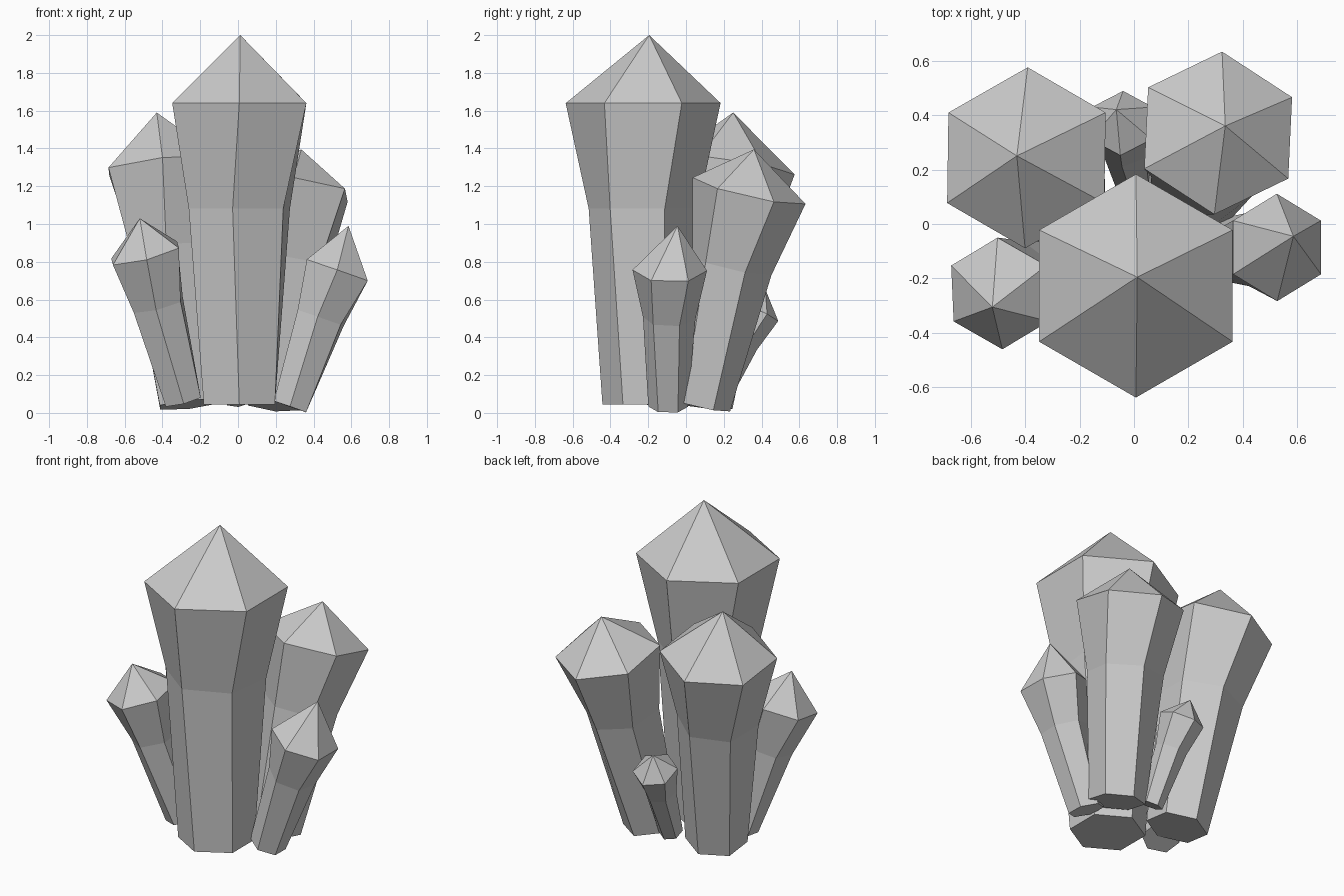
import bpy, bmesh, math
from mathutils import Vector

if "Cube" in bpy.data.objects:
    bpy.data.objects.remove(bpy.data.objects["Cube"])


def crystal(name, base, shoulder, tip, radius, spin=0.0):
    """Hexagonal crystal flaring from base to shoulder, capped by a pyramid."""
    base, shoulder = Vector(base), Vector(shoulder)
    n = (shoulder - base).normalized()
    v = (Vector((0, 1, 0)) - n * n.y).normalized()
    u = v.cross(n)
    bm = bmesh.new()
    rings = []
    # (position along axis, radius factor, twist in degrees)
    for t, f, twist in ((0, 0.53, 0), (0.65, 0.71, -7), (1, 1, 0)):
        c = base.lerp(shoulder, t)
        ring = []
        for i in range(6):
            a = math.radians(90 + 60 * i + spin + twist)
            ring.append(bm.verts.new(c + radius * f * (u * math.cos(a) + v * math.sin(a))))
        rings.append(ring)
    top = bm.verts.new(tip)
    bm.faces.new(rings[0][::-1])
    for i in range(6):
        j = (i + 1) % 6
        for lo, hi in zip(rings, rings[1:]):
            bm.faces.new((lo[i], lo[j], hi[j], hi[i]))
        bm.faces.new((rings[2][i], rings[2][j], top))
    bmesh.ops.recalc_face_normals(bm, faces=bm.faces)
    me = bpy.data.meshes.new(name)
    bm.to_mesh(me)
    bm.free()
    bpy.context.collection.objects.link(bpy.data.objects.new(name, me))


# tall central crystal
crystal("main_crystal", (0.007, -0.225, 0.045), (0.007, -0.227, 1.64), (0.012, -0.195, 2.0), 0.41)
# two large crystals leaning back
crystal("back_left_crystal", (-0.26, 0.07, 0.045), (-0.395, 0.243, 1.307), (-0.43, 0.25, 1.59), 0.335)
crystal("back_right_crystal", (0.19, 0.075, 0.045), (0.309, 0.334, 1.176), (0.335, 0.36, 1.395), 0.307, -4)
# smaller side crystals
crystal("front_left_crystal", (-0.292, -0.115, 0.066), (-0.492, -0.255, 0.845), (-0.52, -0.305, 1.03), 0.208)
crystal("front_right_crystal", (0.275, -0.095, 0.033), (0.525, -0.086, 0.755), (0.585, -0.045, 0.99), 0.197)
# tiny crystal at the back
crystal("small_back_crystal", (0.0, 0.15, 0.06), (-0.045, 0.37, 0.54), (-0.065, 0.42, 0.655), 0.13)
